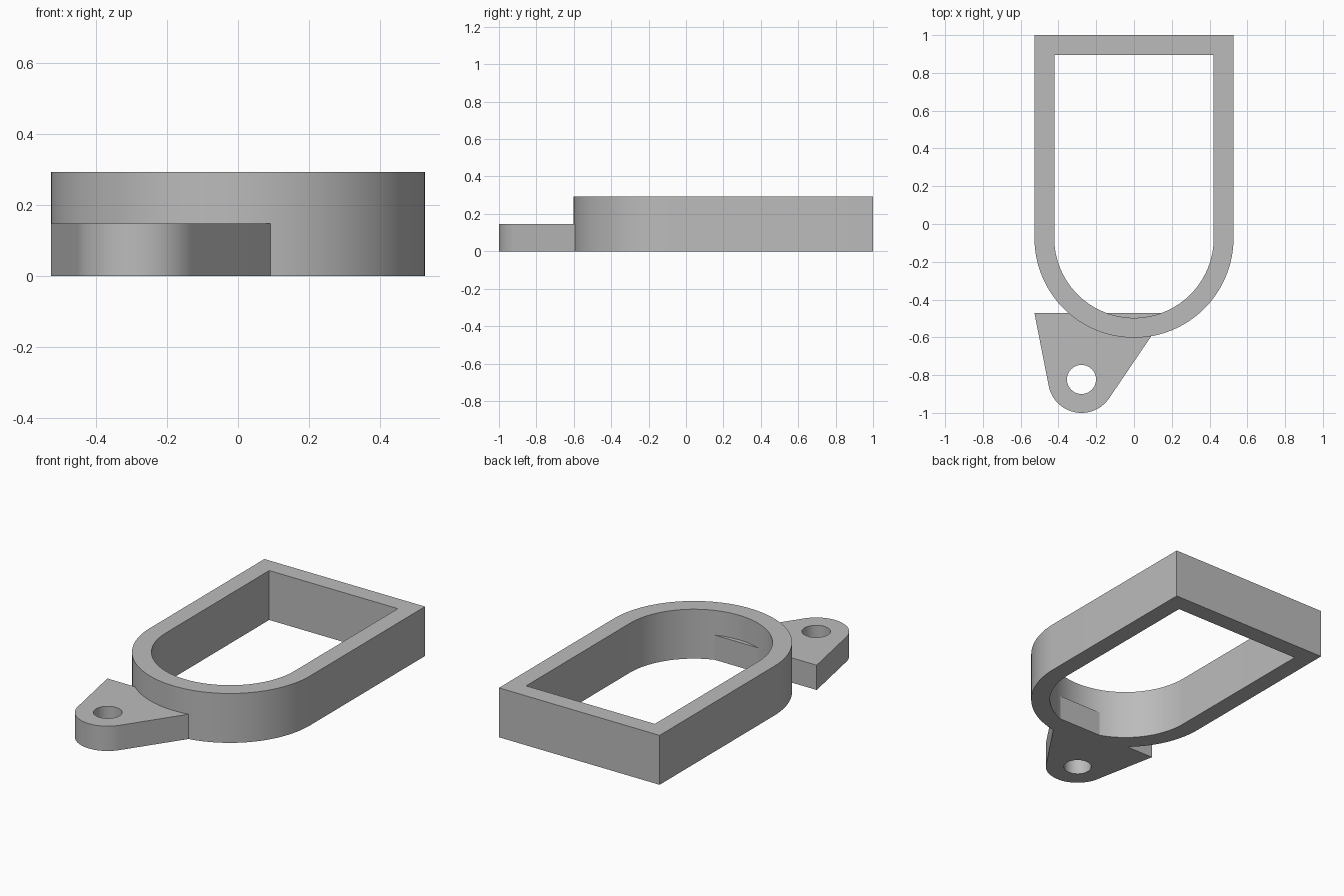
import bpy, bmesh
from math import sin, cos, pi, radians, atan2, acos, hypot

cube = bpy.data.objects.get("Cube")
if cube:
    bpy.data.objects.remove(cube, do_unlink=True)

grey = bpy.data.materials.new("plain grey")
grey.use_nodes = True
grey.diffuse_color = (0.5, 0.5, 0.5, 1)
grey.node_tree.nodes["Principled BSDF"].inputs["Base Color"].default_value = (0.5, 0.5, 0.5, 1)


def arc(cx, cy, r, start, end, steps):
    angles = [start + (end - start) * i / steps for i in range(steps + 1)]
    return [(cx + r * cos(a), cy + r * sin(a)) for a in angles]


def plate(name, outlines, height):
    """Fill an outline with its hole and extrude it up from the ground."""
    bm = bmesh.new()
    edges = []
    for outline in outlines:
        verts = [bm.verts.new((x, y, 0)) for x, y in outline]
        edges += [bm.edges.new((v, verts[i - 1])) for i, v in enumerate(verts)]
    bmesh.ops.triangle_fill(bm, edges=edges, use_beauty=True)
    top = bmesh.ops.extrude_face_region(bm, geom=bm.faces[:], use_keep_orig=True)
    bmesh.ops.translate(bm, vec=(0, 0, height),
                        verts=[g for g in top["geom"] if isinstance(g, bmesh.types.BMVert)])
    bmesh.ops.recalc_face_normals(bm, faces=bm.faces[:])
    mesh = bpy.data.meshes.new(name)
    bm.to_mesh(mesh)
    bm.free()
    mesh.materials.append(grey)
    obj = bpy.data.objects.new(name, mesh)
    bpy.context.collection.objects.link(obj)
    bpy.ops.object.select_all(action="DESELECT")
    obj.select_set(True)
    bpy.context.view_layer.objects.active = obj
    bpy.ops.object.shade_smooth_by_angle(angle=radians(30))
    return obj


# Frame: square at the back, half round at the front
def arch(half_width, back):
    return [(half_width, back), (-half_width, back)] + arc(0, -0.075, half_width, pi, 2 * pi, 48)


plate("frame", [arch(0.527, 1.0), arch(0.422, 0.895)], 0.293)

# Mounting tab: straight sides running tangent onto a rounded, drilled end
cx, cy, r = -0.278, -0.823, 0.177
left, right = (-0.527, -0.472), (0.174, -0.472)


def tangent_angle(point, side):
    dx, dy = point[0] - cx, point[1] - cy
    return atan2(dy, dx) + side * acos(r / hypot(dx, dy))


start = tangent_angle(left, 1)
end = tangent_angle(right, -1) + 2 * pi
tab = [right, left] + arc(cx, cy, r, start, end, 32)
hole = arc(cx, cy, 0.077, 0, 2 * pi, 40)[:-1]
plate("mounting_tab", [tab, hole], 0.147)
